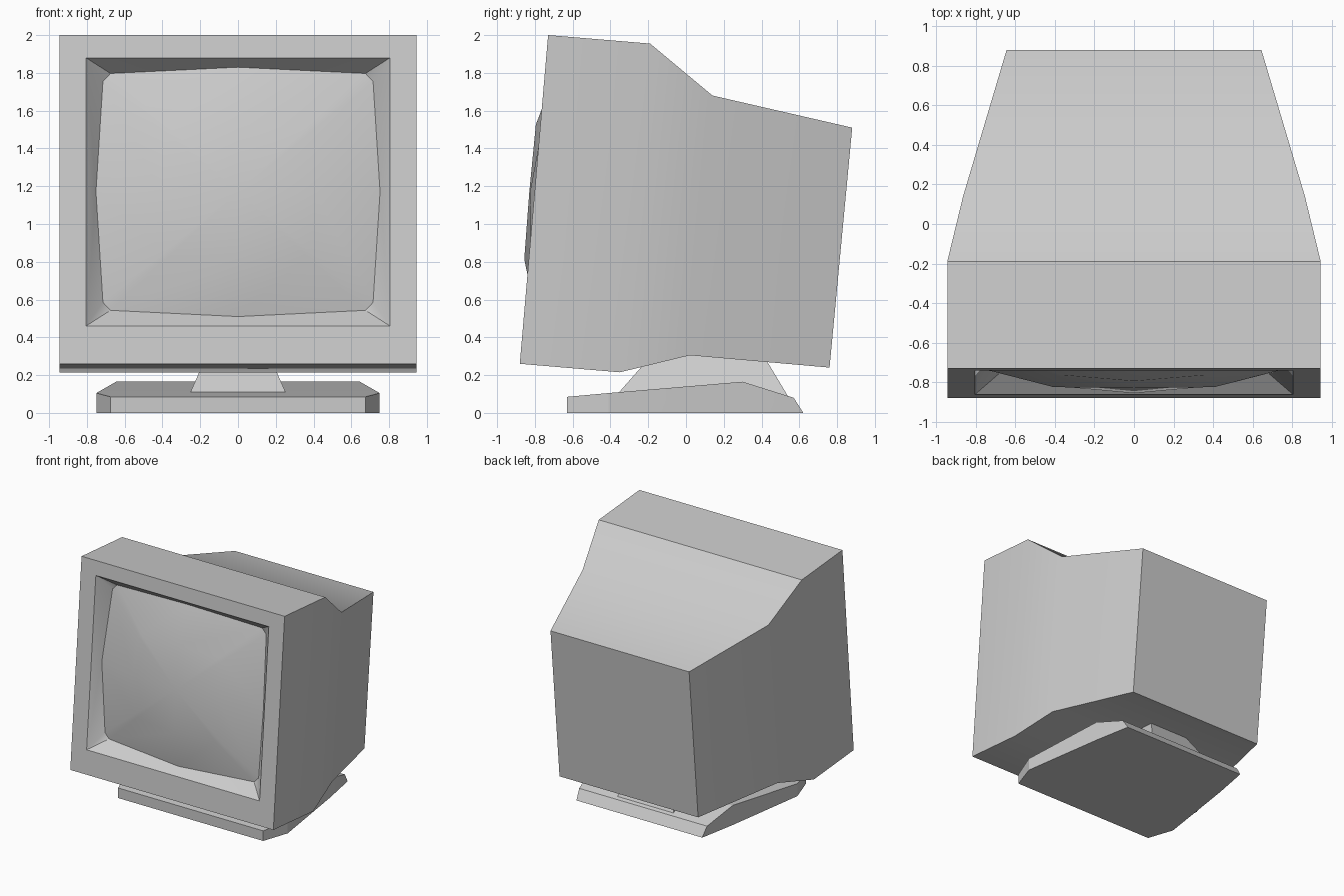
import bpy, bmesh, math

cube = bpy.data.objects.get("Cube")
if cube:
    bpy.data.objects.remove(cube, do_unlink=True)

grey = bpy.data.materials.new("light grey plastic")
colour = (0.6, 0.6, 0.6, 1)
grey.diffuse_color = colour
grey.use_nodes = True
grey.node_tree.nodes["Principled BSDF"].inputs["Base Color"].default_value = colour


def finish(name, bm, angle, recalc=True):
    if recalc:
        bmesh.ops.recalc_face_normals(bm, faces=bm.faces)
    mesh = bpy.data.meshes.new(name)
    bm.to_mesh(mesh)
    bm.free()
    mesh.materials.append(grey)
    obj = bpy.data.objects.new(name, mesh)
    bpy.context.collection.objects.link(obj)
    bpy.ops.object.select_all(action="DESELECT")
    obj.select_set(True)
    bpy.context.view_layer.objects.active = obj
    bpy.ops.object.shade_smooth_by_angle(angle=math.radians(angle))
    return obj


def loft(bm, sections, cap_start=True):
    """Join four-cornered sections: half width, bottom (y, z), top (y, z)."""
    rings = []
    for w, (yb, zb), (yt, zt) in sections:
        corners = [(-w, yb, zb), (w, yb, zb), (w, yt, zt), (-w, yt, zt)]
        rings.append([bm.verts.new(c) for c in corners])
    for a, b in zip(rings, rings[1:]):
        for i in range(4):
            j = (i + 1) % 4
            bm.faces.new((a[i], a[j], b[j], b[i]))
    if cap_start:
        bm.faces.new(rings[0])
    bm.faces.new(rings[-1])
    return rings


def on_front(x, z, out):
    """Point on the leaning front plane, pushed out of it by a distance."""
    return (x, -0.88 + (z - 0.26) * 0.0862 - out, z)


# Screen outline: one corner of the tube mirrored to four, with bowed middles
MID_Z = 1.17
outline = []
for sx, sz in ((-1, -1), (1, -1), (1, 1), (-1, 1)):
    pair = [(sx * 0.715, sz * 0.585, -0.105), (sx * 0.675, sz * 0.627, -0.105)]
    if sx * sz < 0:
        pair.reverse()
    outline += pair
    outline.append({(-1, -1): (0, -0.66, -0.065), (1, -1): (0.752, 0, -0.065),
                    (1, 1): (0, 0.66, -0.065), (-1, 1): (-0.752, 0, -0.065)}[(sx, sz)])

# Housing: tilted sections from front to back, with an open bezel
bm = bmesh.new()
rings = loft(bm, [
    (0.945, (-0.88, 0.26), (-0.73, 2.0)),
    (0.945, (-0.35, 0.215), (-0.19, 1.955)),
    (0.865, (0.02, 0.305), (0.14, 1.68)),
    (0.645, (0.76, 0.24), (0.88, 1.51)),
], cap_start=False)
front = rings[0]
hole = [bm.verts.new(on_front(x, z, 0))
        for x, z in ((-0.805, 0.46), (0.805, 0.46), (0.805, 1.88), (-0.805, 1.88))]
rim = [bm.verts.new(on_front(x, MID_Z + z, d)) for x, z, d in outline]
for i in range(4):
    j = (i + 1) % 4
    bm.faces.new((front[i], front[j], hole[j], hole[i]))
    start, end, mid = rim[3 * i + 1], rim[3 * j], rim[3 * i + 2]
    # Sloped recess wall: corner facet and three facets along the side
    bm.faces.new((hole[i], start, rim[3 * i]))
    bm.faces.new((hole[i], mid, start))
    bm.faces.new((hole[i], hole[j], mid))
    bm.faces.new((hole[j], end, mid))
finish("housing", bm, 32)

# Screen: bulging tube face made of shrinking copies of the outline
bm = bmesh.new()
loops = []
for scale in (1, 0.54):
    loop = []
    for x, z, d in outline:
        out = d if scale == 1 else (0.024 if d > -0.1 else -0.008)
        loop.append(bm.verts.new(on_front(x * scale, MID_Z + z * scale, out)))
    loops.append(loop)
centre = bm.verts.new(on_front(0, MID_Z, 0.028))
count = len(outline)
for i in range(count):
    j = (i + 1) % count
    bm.faces.new((loops[0][i], loops[0][j], loops[1][j], loops[1][i]))
    bm.faces.new((loops[1][i], loops[1][j], centre))
finish("screen", bm, 40, recalc=False)

# Neck: tapered block between the base and the housing
bm = bmesh.new()
loft(bm, [
    (0.265, (-0.38, 0.08), (0.545, 0.08)),
    (0.155, (-0.16, 0.33), (0.395, 0.33)),
])
finish("neck", bm, 30)

# Base: wedge-topped foot, tapering to the back
bm = bmesh.new()
loft(bm, [(w, (y, 0), (y, top)) for y, w, top in (
    (-0.63, 0.675, 0.085),
    (-0.41, 0.75, 0.105),
    (0.30, 0.645, 0.165),
)] + [(0.595, (0.57, 0), (0.57, 0.08)), (0.585, (0.62, 0), (0.62, 0.002))])
finish("base", bm, 15)
